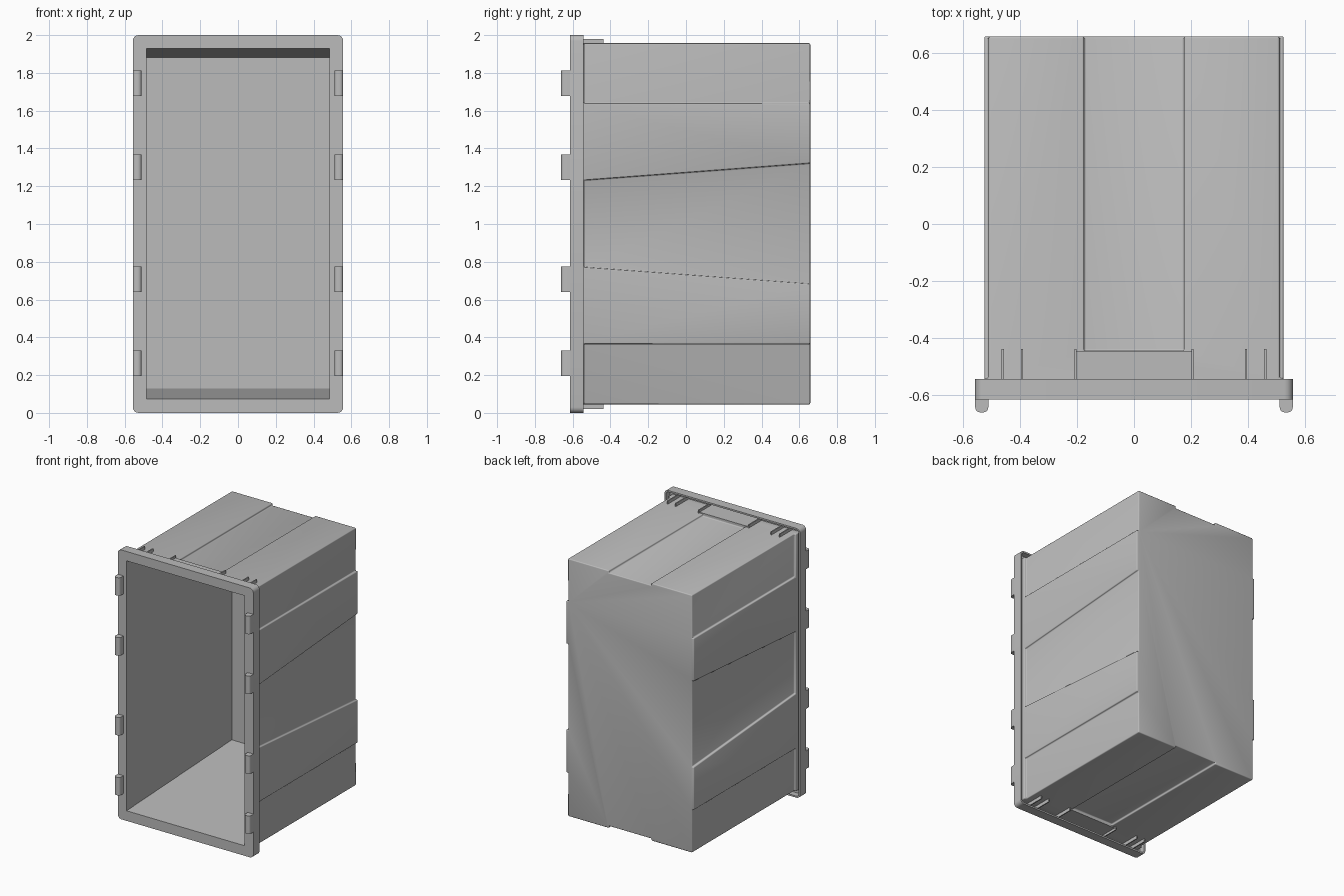
import bpy, bmesh

cube = bpy.data.objects.get("Cube")
if cube:
    bpy.data.objects.remove(cube, do_unlink=True)

grey = bpy.data.materials.new("plain_grey")
grey.use_nodes = True
COLOUR = (0.5, 0.5, 0.5, 1)
grey.diffuse_color = COLOUR
grey.node_tree.nodes["Principled BSDF"].inputs["Base Color"].default_value = COLOUR


def block(name, x, y, z, z_back=None):
    """Box from ranges; z_back gives a different height range at the rear."""
    bm = bmesh.new()
    rings = []
    for depth, (low, high) in ((y[0], z), (y[1], z_back or z)):
        corners = ((x[0], low), (x[1], low), (x[1], high), (x[0], high))
        rings.append([bm.verts.new((cx, depth, cz)) for cx, cz in corners])
    front, back = rings
    bm.faces.new(front)
    bm.faces.new(back[::-1])
    for i in range(4):
        j = (i + 1) % 4
        bm.faces.new((front[j], front[i], back[i], back[j]))
    bmesh.ops.recalc_face_normals(bm, faces=bm.faces)
    mesh = bpy.data.meshes.new(name)
    bm.to_mesh(mesh)
    bm.free()
    mesh.materials.append(grey)
    ob = bpy.data.objects.new(name, mesh)
    bpy.context.collection.objects.link(ob)
    return ob


def round_edges(ob, axis, width, segments=4, rule=lambda mid: True):
    """Round the edges that run along one axis."""
    bm = bmesh.new()
    bm.from_mesh(ob.data)
    edges = []
    for e in bm.edges:
        a, b = (v.co for v in e.verts)
        if abs((b - a).normalized()[axis]) > 0.9 and rule((a + b) / 2):
            edges.append(e)
    bmesh.ops.bevel(bm, geom=edges, offset=width, segments=segments,
                    profile=0.5, affect='EDGES')
    bm.to_mesh(ob.data)
    bm.free()


def cut(ob, cutter):
    mod = ob.modifiers.new("cut", 'BOOLEAN')
    mod.operation = 'DIFFERENCE'
    mod.solver = 'EXACT'
    mod.object = cutter
    cutter.hide_render = True
    return cutter


def bake(ob):
    """Apply the modifier stack."""
    bpy.context.view_layer.update()
    graph = bpy.context.evaluated_depsgraph_get()
    mesh = bpy.data.meshes.new_from_object(ob.evaluated_get(graph))
    ob.modifiers.clear()
    ob.data = mesh


def smooth(ob):
    bpy.ops.object.select_all(action='DESELECT')
    ob.select_set(True)
    bpy.context.view_layer.objects.active = ob
    bpy.ops.object.shade_smooth_by_angle(angle=0.6)


# Main box with recessed panels on four sides
cutters = []
body = block("bin_body", (-0.525, 0.525), (-0.6, 0.658), (0.045, 1.957))
for s in (-1, 1):
    sides = sorted((s * 0.51, s * 0.6))
    for z, zb in (((1.64, 2.1), None), ((-0.1, 0.365), None),
                  ((0.772, 1.232), (0.68, 1.325))):
        cutters.append(cut(body, block("side_recess_cutter", sides, (-0.54, 0.7), z, zb)))
    heights = sorted((1 + s * 0.94, 1 + s * 1.1))
    cutters.append(cut(body, block("end_recess_cutter", (-0.175, 0.175), (-0.445, 0.7), heights)))
soften = body.modifiers.new("soften", 'BEVEL')
soften.width = 0.007
soften.segments = 3
soften.limit_method = 'ANGLE'

# Tapered hollow interior
cavity = block("cavity_cutter", (-0.485, 0.485), (-0.7, 0.62), (0.071, 1.934), (0.13, 1.878))
cutters.append(cut(body, cavity))

# Front flange with a skirt and a groove behind it
flange = block("front_flange", (-0.557, 0.557), (-0.615, -0.543), (0, 2))
round_edges(flange, 1, 0.03)
groove = block("groove_cutter", (-0.545, 0.545), (-0.588, -0.5), (0.012, 1.988))
round_edges(groove, 1, 0.02)
cutters.append(cut(flange, groove))
cut(flange, cavity)

for ob in (body, flange):
    bake(ob)
    smooth(ob)
for c in cutters:
    bpy.data.objects.remove(c, do_unlink=True)

# Hinge lugs on the flange face
for s, side in ((-1, "right"), (1, "left")):
    for i, z in enumerate((0.262, 0.708, 1.3, 1.745)):
        lug = block(f"hinge_lug_{side}_{i + 1}", sorted((s * 0.511, s * 0.557)),
                    (-0.661, -0.61), (z - 0.067, z + 0.067))
        round_edges(lug, 2, 0.018, 4, lambda mid: mid.y < -0.64)
        smooth(lug)

# Stiffening ribs and stop pads behind the flange, top and bottom
for s, end in ((-1, "bottom"), (1, "top")):
    block(f"stop_pad_{end}", (-0.203, 0.203), (-0.595, -0.445),
          sorted((1 + s * 0.93, 1 + s * 0.963)))
    for x in (-0.46, -0.393, -0.205, 0.205, 0.393, 0.46):
        block(f"rib_{end}", (x - 0.004, x + 0.004), (-0.595, -0.438),
              sorted((1 + s * 0.93, 1 + s * 0.98)))
